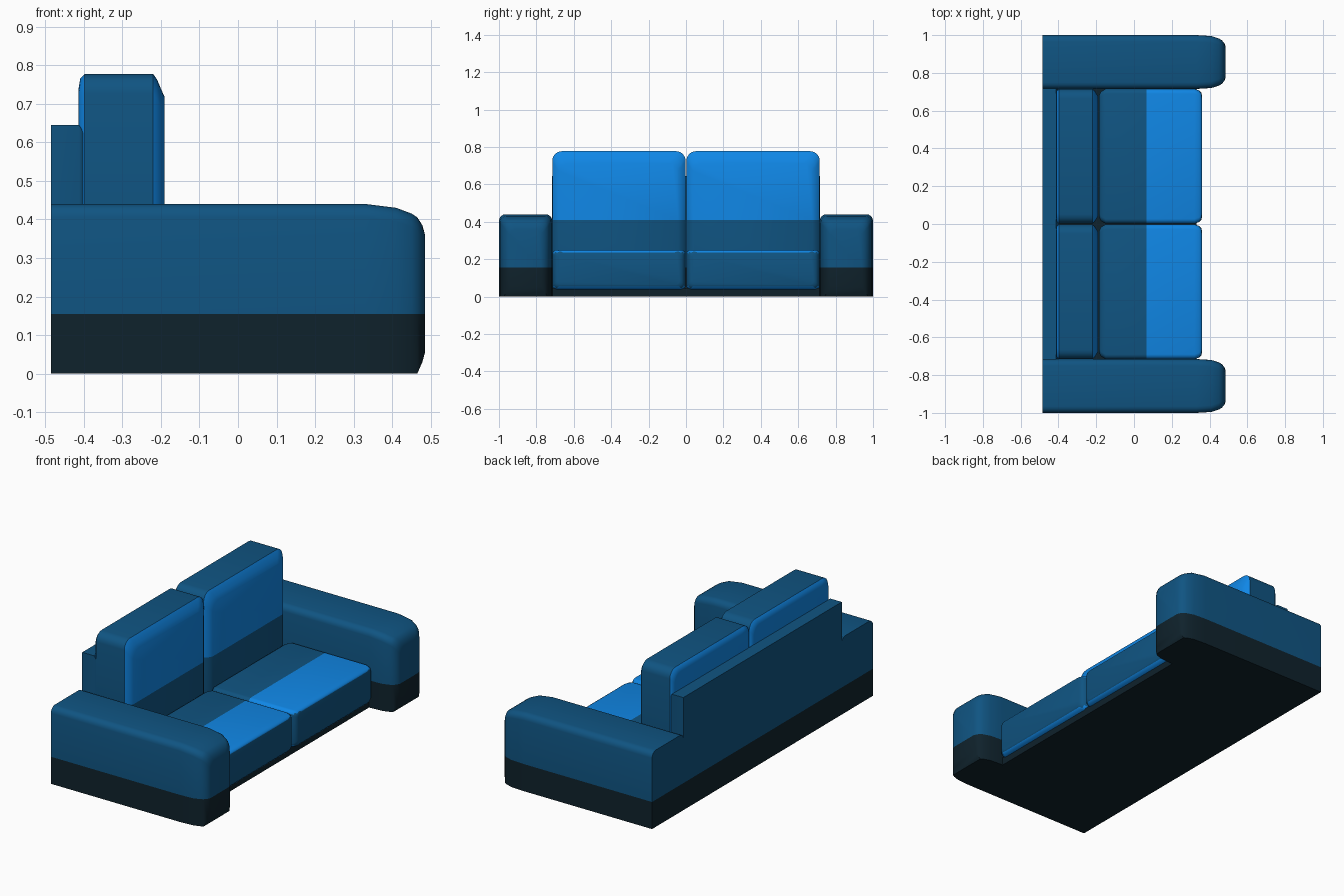
import bpy, bmesh, math
from mathutils import Vector

if "Cube" in bpy.data.objects:
    bpy.data.objects.remove(bpy.data.objects["Cube"])


def material(name, rgb):
    m = bpy.data.materials.new(name)
    m.diffuse_color = (*rgb, 1)
    m.use_nodes = True
    m.node_tree.nodes["Principled BSDF"].inputs["Base Color"].default_value = m.diffuse_color
    return m


MATS = [material("mid_blue", (0.005, 0.089, 0.223)),
        material("bright_blue", (0.005, 0.242, 0.791)),
        material("near_black", (0.0048, 0.016, 0.025))]
MID, BRIGHT, DARK = 0, 1, 2


def ring(y0, y1, z0, z1, r_top, r_bottom, steps=4):
    """Rounded rectangle in the y-z plane."""
    pts = []
    for sy, sz, start in ((1, 1, 0), (-1, 1, 90), (-1, -1, 180), (1, -1, 270)):
        r = r_top if sz > 0 else r_bottom
        cy = (y1 - r) if sy > 0 else (y0 + r)
        cz = (z1 - r) if sz > 0 else (z0 + r)
        for i in range(steps + 1 if r else 1):
            a = math.radians(start + 90 * i / steps)
            pts.append((cy + r * math.cos(a), cz + r * math.sin(a)))
    return pts


def loft(name, y, z, sections, r_top, r_bottom, rule, cut=None):
    """Loft along x; each section is (x, side inset, top inset, bottom inset)."""
    bm = bmesh.new()
    rings = []
    for x, side, top, bottom in sections:
        pts = ring(y[0] + side, y[1] - side, z[0] + bottom, z[1] - top, r_top, r_bottom)
        rings.append([bm.verts.new((x, py, pz)) for py, pz in pts])
    n = len(rings[0])
    for a, b in zip(rings, rings[1:]):
        for i in range(n):
            j = (i + 1) % n
            bm.faces.new((a[i], a[j], b[j], b[i]))
    bm.faces.new(rings[0])
    bm.faces.new(rings[-1])
    bmesh.ops.recalc_face_normals(bm, faces=bm.faces)
    if cut:  # edge loop along the colour border
        geom = bm.verts[:] + bm.edges[:] + bm.faces[:]
        bmesh.ops.bisect_plane(bm, geom=geom, plane_co=Vector(cut[0]), plane_no=Vector(cut[1]))
    bm.normal_update()
    for f in bm.faces:
        f.material_index = rule(f.calc_center_median(), f.normal)
    me = bpy.data.meshes.new(name)
    bm.to_mesh(me)
    bm.free()
    for m in MATS:
        me.materials.append(m)
    ob = bpy.data.objects.new(name, me)
    bpy.context.collection.objects.link(ob)
    bpy.ops.object.select_all(action='DESELECT')
    ob.select_set(True)
    bpy.context.view_layer.objects.active = ob
    bpy.ops.object.shade_smooth_by_angle(angle=math.radians(35))
    return ob


def frame_rule(c, n):
    return DARK if c.z < 0.155 else MID


def seat_rule(c, n):
    return BRIGHT if c.x > 0.065 and abs(n.z) > 0.5 else MID


def back_rule(c, n):
    return BRIGHT if c.z > 0.41 and abs(n.x) > 0.3 else MID


BAND = ((0, 0, 0.155), (0, 0, 1))

# low base and back panel
loft("base", (-0.72, 0.72), (0, 0.045), [(-0.485, 0, 0, 0), (0.33, 0, 0, 0)], 0, 0,
     lambda c, n: DARK)
loft("back_panel", (-0.717, 0.717), (0, 0.645),
     [(-0.485, 0, 0, 0), (-0.412, 0, 0, 0), (-0.405, 0.004, 0.012, 0), (-0.398, 0.01, 0.035, 0)],
     0, 0, frame_rule, BAND)

# mirrored arms and cushions
for label, s in (("left", -1), ("right", 1)):
    def span(a, b):
        return tuple(sorted((a * s, b * s)))

    loft(label + "_arm", span(0.715, 1.0), (0, 0.44),
         [(-0.485, 0, 0, 0), (0.33, 0, 0, 0), (0.41, 0.005, 0.01, 0),
          (0.45, 0.018, 0.025, 0), (0.465, 0.027, 0.035, 0), (0.478, 0.042, 0.055, 0.03),
          (0.485, 0.06, 0.08, 0.055)],
         0.035, 0, frame_rule, BAND)

    loft(label + "_seat_cushion", span(0.002, 0.715), (0.035, 0.25),
         [(-0.185, 0.035, 0.02, 0.02), (-0.175, 0.014, 0.008, 0.01), (-0.15, 0, 0, 0),
          (0.32, 0, 0, 0), (0.345, 0.008, 0.004, 0.008), (0.356, 0.02, 0.008, 0.018),
          (0.36, 0.033, 0.014, 0.028)],
         0.025, 0.025, seat_rule, ((0.065, 0, 0), (1, 0, 0)))

    loft(label + "_back_cushion", span(0.002, 0.715), (0.06, 0.777),
         [(-0.413, 0.03, 0.035, 0.03), (-0.409, 0.01, 0.012, 0.01), (-0.398, 0, 0, 0),
          (-0.22, 0, 0, 0), (-0.21, 0.008, 0.014, 0.01), (-0.2, 0.022, 0.038, 0.03),
          (-0.19, 0.04, 0.06, 0.05)],
         0.05, 0.03, back_rule, ((0, 0, 0.41), (0, 0, 1)))
